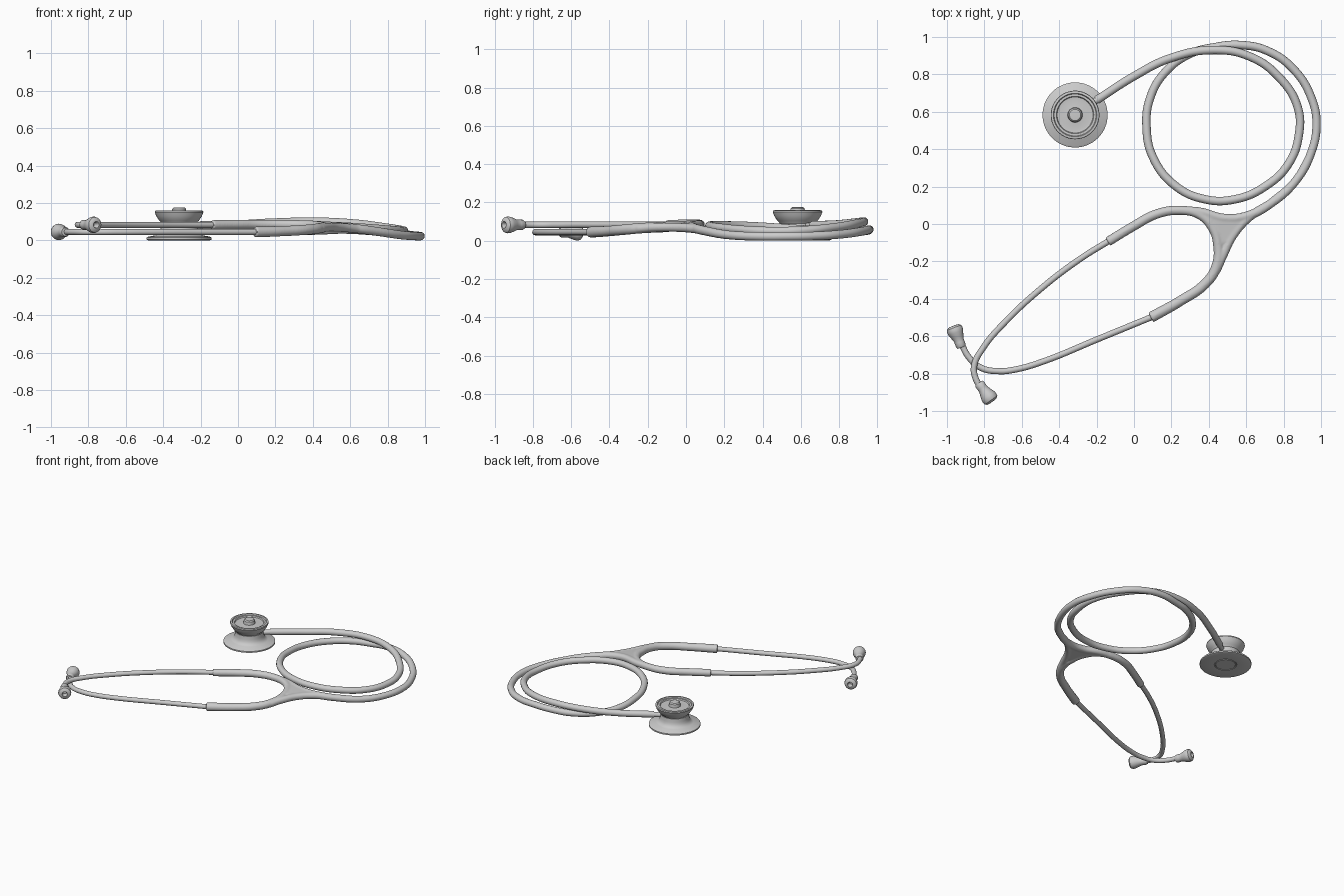
import bpy, bmesh, math
from mathutils import Vector

if "Cube" in bpy.data.objects:
    bpy.data.objects.remove(bpy.data.objects["Cube"])


def select(*obs):
    bpy.ops.object.select_all(action='DESELECT')
    for ob in obs:
        ob.select_set(True)
    bpy.context.view_layer.objects.active = obs[0]


def smooth(ob, angle=35):
    select(ob)
    bpy.ops.object.shade_smooth_by_angle(angle=math.radians(angle))


def tube(name, pts, radius=None):
    """Round tube through points (x, y, z) or (x, y, z, radius)."""
    cu = bpy.data.curves.new(name, 'CURVE')
    cu.dimensions = '3D'
    cu.bevel_depth = 1.0
    cu.bevel_resolution = 6
    cu.resolution_u = 10
    cu.use_fill_caps = True
    sp = cu.splines.new('BEZIER')
    sp.bezier_points.add(len(pts) - 1)
    for bp, p in zip(sp.bezier_points, pts):
        bp.co = p[:3]
        bp.radius = radius or p[3]
        bp.handle_left_type = bp.handle_right_type = 'AUTO'
    ob = bpy.data.objects.new(name, cu)
    bpy.context.collection.objects.link(ob)
    select(ob)
    bpy.ops.object.convert(target='MESH')
    ob = bpy.context.view_layer.objects.active
    smooth(ob)
    return ob


def finish(name, bm):
    bmesh.ops.remove_doubles(bm, verts=bm.verts, dist=1e-5)
    bmesh.ops.recalc_face_normals(bm, faces=bm.faces)
    me = bpy.data.meshes.new(name)
    bm.to_mesh(me)
    bm.free()
    ob = bpy.data.objects.new(name, me)
    bpy.context.collection.objects.link(ob)
    smooth(ob)
    return ob


def lathe(name, profile, loc, axis=(0, 0, 1), steps=64):
    """Spin an (r, z) profile and point its z axis along axis."""
    bm = bmesh.new()
    vs = [bm.verts.new((r, 0, z)) for r, z in profile]
    es = [bm.edges.new(p) for p in zip(vs, vs[1:])]
    bmesh.ops.spin(bm, geom=vs + es, cent=(0, 0, 0), axis=(0, 0, 1),
                   angle=math.tau, steps=steps)
    ob = finish(name, bm)
    ob.rotation_mode = 'QUATERNION'
    ob.rotation_quaternion = Vector(axis).to_track_quat('Z', 'Y')
    ob.location = loc
    return ob


# Chest piece: wide diaphragm below, bell with central knob above
chest = (-0.315, 0.583, 0)
lathe("diaphragm", [(0, .004), (.066, .004), (.069, .007), (.073, .007), (.076, .004),
                    (.165, 0), (.174, .004), (.174, .014), (.165, .02), (.125, .027),
                    (.11, .036), (.102, .05), (.098, .065), (.096, .09), (0, .09)], chest)
lathe("bell", [(0, .08), (.088, .08), (.096, .097), (.106, .105), (.122, .13),
               (.13, .15), (.128, .158), (.116, .16), (.112, .152), (.1, .152),
               (.096, .144), (.08, .142), (.04, .146), (.037, .168), (.03, .175),
               (0, .177)], chest)
tube("chest_stem", [(-.315, .583, .072), (-.25, .628, .076), (-.16, .688, .081)], .017)

# Main tube: from the chest piece, once round the coil, out to the yoke
tube("main_tube", [
    (-.20, .662, .08), (0, .79, .085), (.19, .885, .095), (.42, .93, .1),
    (.62, .895, .09), (.78, .78, .07), (.875, .625, .055), (.882, .48, .05),
    (.825, .32, .055), (.70, .20, .065), (.54, .132, .075), (.38, .132, .08),
    (.22, .205, .08), (.10, .36, .075), (.067, .52, .065), (.085, .67, .055),
    (.165, .81, .05), (.30, .91, .05), (.43, .945, .053), (.565, .957, .058),
    (.715, .925, .05), (.86, .82, .035), (.95, .67, .025), (.976, .535, .023),
    (.945, .375, .023), (.86, .225, .03), (.727, .107, .05)], .0225)

# Yoke: flexible fork, its strands and web fused into one smooth body
arms = tube("yoke", [
    (-.14, -.095, .083, .026), (0, -.01, .085, .026), (.12, .053, .085, .026),
    (.245, .073, .085, .025), (.35, .05, .083, .025), (.42, -.02, .078, .026),
    (.45, -.11, .072, .028), (.44, -.23, .066, .028), (.38, -.32, .058, .028),
    (.25, -.41, .05, .028), (.09, -.5, .045, .03)])
trunk = tube("yoke_trunk", [
    (.945, .375, .023, .02), (.86, .225, .03, .0235), (.727, .107, .05, .0245),
    (.604, .043, .066, .025), (.487, .03, .076, .025), (.353, .065, .083, .024),
    (.245, .073, .085, .024)])
branch = tube("yoke_branch", [(.727, .107, .05), (.62, .04, .063), (.53, -.06, .07),
                              (.475, -.17, .07), (.44, -.25, .064)], .024)
web = [(.62, .045, .065), (.49, .032, .076), (.36, .055, .083),
       (.42, -.02, .078), (.452, -.13, .071), (.53, -.06, .07)]
bm = bmesh.new()
rings = [[bm.verts.new((x, y, z + d)) for x, y, z in web] for d in (-.021, .021)]
for r in rings:
    bm.faces.new(r)
for i in range(len(web)):
    j = (i + 1) % len(web)
    bm.faces.new((rings[0][i], rings[0][j], rings[1][j], rings[1][i]))
plate = finish("yoke_web", bm)
select(arms, trunk, branch, plate)
bpy.ops.object.join()
rm = arms.modifiers.new("fuse", 'REMESH')
rm.mode = 'VOXEL'
rm.voxel_size = .005
rm.use_smooth_shade = True
sm = arms.modifiers.new("blend", 'SMOOTH')
sm.factor = .5
sm.iterations = 14

# Ear tubes: rigid, crossing at the far end
upper = [(-.10, -.07), (-.29, -.188), (-.50, -.348), (-.69, -.525), (-.805, -.66),
         (-.855, -.76), (-.845, -.83), (-.805, -.89)]
lower = [(.12, -.487), (-.18, -.61), (-.5, -.74), (-.63, -.777), (-.72, -.787),
         (-.82, -.768), (-.885, -.71), (-.925, -.635)]
tip = [(0, 0), (.022, 0), (.027, .008), (.027, .03), (.027, .042), (.034, .062),
       (.042, .085), (.044, .1), (.041, .113), (.03, .122), (.018, .124),
       (.014, .118), (.014, .085), (0, .085)]
for side, path, z, base, axis in (
        ("upper", upper, .083, (-.83, -.85), (.58, -.81, 0)),
        ("lower", lower, .045, (-.922, -.66), (-.36, .93, 0))):
    tube(side + "_ear_tube", [(x, y, z) for x, y in path], .0165)
    lathe(side + "_ear_tip", tip, (*base, z), axis, 32)
